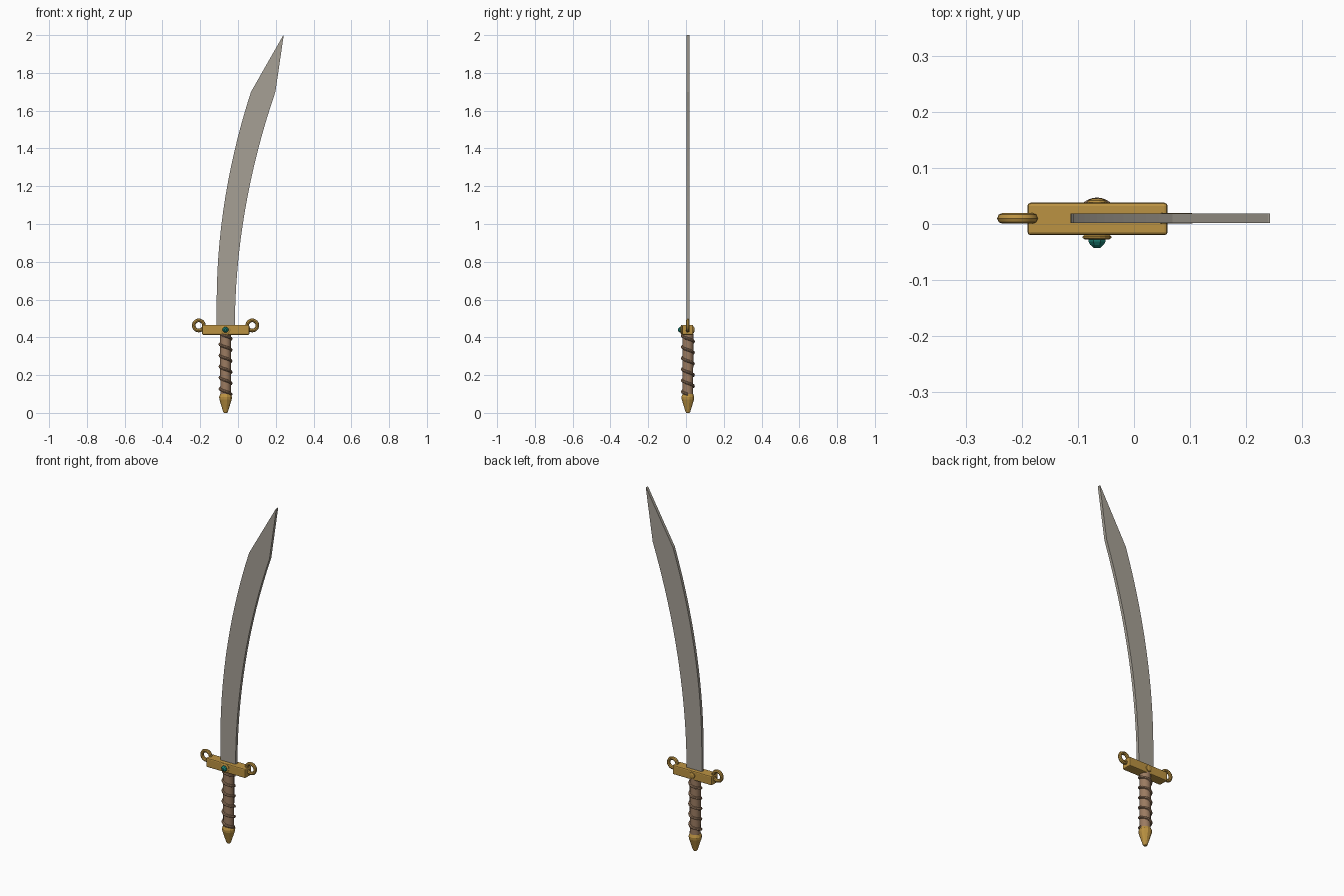
import bpy, bmesh, math
from mathutils import Vector

if "Cube" in bpy.data.objects:
    bpy.data.objects.remove(bpy.data.objects["Cube"])

CX, CY = -0.066, 0.01   # hilt axis


def material(name, rgb):
    m = bpy.data.materials.new(name)
    m.diffuse_color = (*rgb, 1)
    m.use_nodes = True
    m.node_tree.nodes["Principled BSDF"].inputs["Base Color"].default_value = m.diffuse_color
    return m


STEEL = material("grey steel", (0.38, 0.35, 0.30))
GOLD = material("gold", (0.50, 0.29, 0.055))
LEATHER = material("brown leather", (0.33, 0.20, 0.12))
GEM = material("teal gem", (0.01, 0.20, 0.16))


def finish(name, bm, mat, smooth=False):
    bmesh.ops.recalc_face_normals(bm, faces=bm.faces)
    me = bpy.data.meshes.new(name)
    bm.to_mesh(me)
    bm.free()
    me.materials.append(mat)
    ob = bpy.data.objects.new(name, me)
    bpy.context.collection.objects.link(ob)
    if smooth:
        bpy.ops.object.select_all(action='DESELECT')
        ob.select_set(True)
        bpy.context.view_layer.objects.active = ob
        bpy.ops.object.shade_smooth_by_angle(angle=math.radians(40))
    return ob


def sweep(name, rings, mat, closed=False, smooth=False):
    """Skin a list of vertex rings, capping the ends unless closed."""
    bm = bmesh.new()
    vs = [[bm.verts.new(p) for p in r] for r in rings]
    n = len(vs[0])
    pairs = list(zip(vs, vs[1:])) + ([(vs[-1], vs[0])] if closed else [])
    for a, b in pairs:
        for i in range(n):
            j = (i + 1) % n
            bm.faces.new((a[i], a[j], b[j], b[i]))
    if not closed:
        bm.faces.new(vs[0])
        bm.faces.new(vs[-1])
    return finish(name, bm, mat, smooth)


def lathe(name, profile, origin, axis, sides, mat, smooth=False):
    """Turn (radius, distance) pairs around an axis."""
    q = Vector((0, 0, 1)).rotation_difference(Vector(axis))
    ang = [2 * math.pi * (i + 0.5) / sides for i in range(sides)]
    rings = [[Vector(origin) + q @ Vector((r * math.cos(a), r * math.sin(a), h))
              for a in ang] for r, h in profile]
    return sweep(name, rings, mat, smooth=smooth)


# Blade: two parabolic edges meeting in a clipped point, flat slab
N = 16
rings = []
for i in range(N + 1):
    z = 0.44 + (1.7 - 0.44) * i / N
    left = -0.113 + 0.182 * (max(0, z - 0.58) / 1.12) ** 2
    right = -0.017 + 0.215 * ((z - 0.44) / 1.26) ** 2
    rings.append([(left, CY - 0.0085, z), (right, CY - 0.0085, z),
                  (right, CY + 0.0085, z), (left, CY + 0.0085, z)])
rings.append([(0.239, CY - 0.0085, 1.998), (0.242, CY - 0.0085, 2.0),
              (0.242, CY + 0.0085, 2.0), (0.239, CY + 0.0085, 1.998)])
sweep("blade", rings, STEEL)

# Crossguard: bevelled bar
bm = bmesh.new()
bmesh.ops.create_cube(bm, size=1)
bmesh.ops.scale(bm, vec=(0.25, 0.058, 0.053), verts=bm.verts)
bmesh.ops.translate(bm, vec=(CX + 0.001, CY - 0.001, 0.4395), verts=bm.verts)
bmesh.ops.bevel(bm, geom=bm.edges[:], offset=0.006, segments=2, profile=0.5,
                affect='EDGES')
finish("crossguard", bm, GOLD)

# Rings at both guard ends
for side, x in (("left", -0.2075), ("right", 0.0755)):
    rings = []
    for i in range(24):
        a = 2 * math.pi * i / 24
        rings.append([(x + (0.027 + 0.0095 * math.cos(b)) * math.cos(a),
                       CY + 0.0095 * math.sin(b),
                       0.463 + (0.027 + 0.0095 * math.cos(b)) * math.sin(a))
                      for b in (2 * math.pi * k / 8 for k in range(8))])
    sweep(side + "_ring", rings, GOLD, closed=True, smooth=True)

# Gem, its setting, and the rivet behind
lathe("gem_setting", [(0.022, 0), (0.026, 0.003), (0.026, 0.006), (0.021, 0.009)],
      (CX, -0.019, 0.44), (0, -1, 0), 16, GOLD)
lathe("gem", [(0.016, 0), (0.0165, 0.012), (0.013, 0.018), (0.006, 0.024)],
      (CX, -0.019, 0.44), (0, -1, 0), 8, GEM)
lathe("back_rivet", [(0.018, 0), (0.0165, 0.005), (0.009, 0.008)],
      (CX, 0.037, 0.44), (0, 1, 0), 12, GOLD)

# Grip and its spiral wrap
lathe("grip", [(0.028, 0.085), (0.029, 0.25), (0.029, 0.42)],
      (CX, CY, 0), (0, 0, 1), 16, LEATHER, smooth=True)
TURNS, STEPS = 5.4, 110
rings = []
for i in range(STEPS + 1):
    t = i / STEPS
    a = -2 * math.pi * TURNS * t
    z = 0.098 + 0.318 * t
    rings.append([(CX + (0.029 + 0.008 * math.cos(b)) * math.cos(a),
                   CY + (0.029 + 0.008 * math.cos(b)) * math.sin(a),
                   z + 0.008 * math.sin(b))
                  for b in (2 * math.pi * k / 8 for k in range(8))])
sweep("grip_wrap", rings, LEATHER, smooth=True)

# Pommel: tapered cap
lathe("pommel", [(0.009, 0), (0.013, 0.006), (0.034, 0.072), (0.035, 0.085), (0.029, 0.1)],
      (CX, CY, 0), (0, 0, 1), 12, GOLD)
